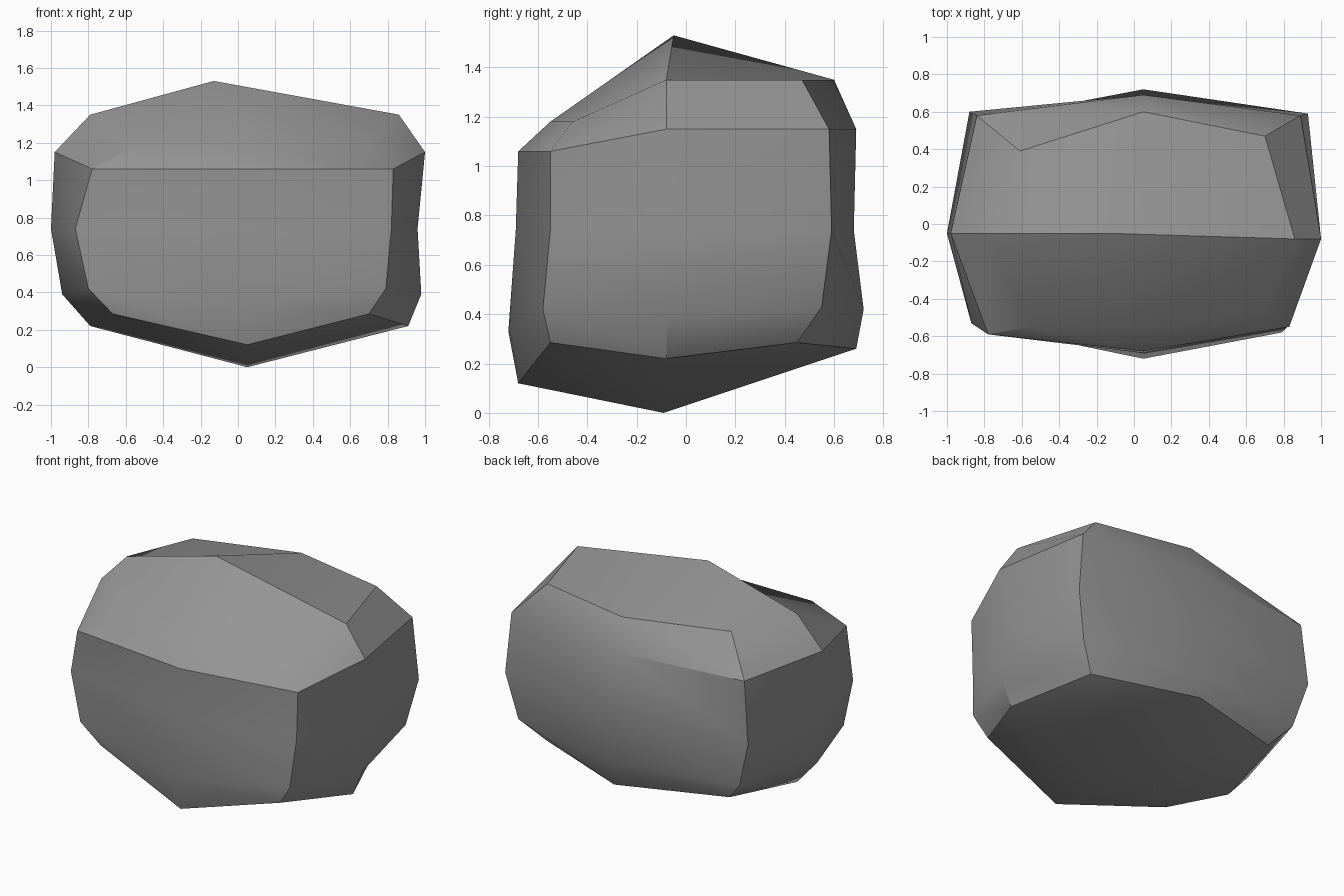
import bpy
import bmesh

# Remove the default cube only
default_cube = bpy.data.objects.get("Cube")
if default_cube:
    bpy.data.objects.remove(default_cube, do_unlink=True)


def make_material(name, colour):
    material = bpy.data.materials.new(name)
    material.use_nodes = True
    material.diffuse_color = colour
    shader = material.node_tree.nodes["Principled BSDF"]
    shader.inputs["Base Color"].default_value = colour
    shader.inputs["Roughness"].default_value = 0.9
    return material


def ridge(xs, ys, zs):
    """Vertical ridge from top to bottom; a single number stays constant."""
    count = len(zs)
    xs = xs if isinstance(xs, list) else [xs] * count
    ys = ys if isinstance(ys, list) else [ys] * count
    return list(zip(xs, ys, zs))


# Heights shared by the ridges, from the top rim to the bottom rim
front_corner_z = [1.18, 1.06, 0.74, 0.42, 0.285]
back_corner_z = [1.35, 1.15, 0.74, 0.43, 0.285]
side_z = [1.35, 1.15, 0.74, 0.39, 0.22]
front_z = [1.18, 1.06, 0.74, 0.33, 0.12]
back_z = [1.35, 1.15, 0.74, 0.42, 0.26]

# Ridges run anticlockwise seen from above: corners alternate with face middles
front_left_corner = ridge([-0.55, -0.78, -0.87, -0.80, -0.67],
                          [-0.55, -0.59, -0.53, -0.53, -0.50], front_corner_z)
front_middle = ridge(0.05, [-0.55, -0.68, -0.69, -0.72, -0.68], front_z)
front_right_corner = ridge([0.70, 0.83, 0.82, 0.79, 0.70],
                           [-0.46, -0.55, -0.55, -0.58, -0.55], front_corner_z)
right_middle = ridge([0.86, 1.0, 0.96, 0.98, 0.91], -0.08, side_z)
back_right_corner = ridge([0.70, 0.89, 0.93, 0.86, 0.72],
                          [0.47, 0.58, 0.59, 0.55, 0.45], back_corner_z)
back_middle = ridge(0.05, [0.60, 0.69, 0.68, 0.72, 0.69], back_z)
back_left_corner = ridge([-0.61, -0.84, -0.88, -0.79, -0.66],
                         [0.39, 0.58, 0.60, 0.56, 0.48], back_corner_z)
left_middle = ridge([-0.79, -0.98, -1.0, -0.94, -0.79], -0.05, side_z)

ridges = [front_left_corner, front_middle, front_right_corner, right_middle,
          back_right_corner, back_middle, back_left_corner, left_middle]

# Boulder sides: quads between neighbouring ridges
bm = bmesh.new()
columns = [[bm.verts.new(point) for point in points] for points in ridges]
total = len(columns)
for index, column in enumerate(columns):
    following = columns[(index + 1) % total]
    for row in range(len(column) - 1):
        bm.faces.new((column[row], column[row + 1],
                      following[row + 1], following[row]))

# Boulder top and bottom: four quads round a centre point
peak = bm.verts.new((-0.13, -0.05, 1.53))
base = bm.verts.new((0.05, -0.09, 0.0))
for corner in range(0, total, 2):
    before, here, after = (columns[(corner + step) % total] for step in (-1, 0, 1))
    bm.faces.new((before[0], here[0], after[0], peak))
    bm.faces.new((after[-1], here[-1], before[-1], base))
bmesh.ops.recalc_face_normals(bm, faces=bm.faces[:])

mesh = bpy.data.meshes.new("boulder")
bm.to_mesh(mesh)
bm.free()
mesh.materials.append(make_material("stone grey", (0.3, 0.3, 0.3, 1.0)))

boulder = bpy.data.objects.new("boulder", mesh)
bpy.context.collection.objects.link(boulder)

# Smooth faces with the hard ridges kept sharp
bpy.ops.object.select_all(action="DESELECT")
boulder.select_set(True)
bpy.context.view_layer.objects.active = boulder
bpy.ops.object.shade_smooth_by_angle(angle=0.6)
